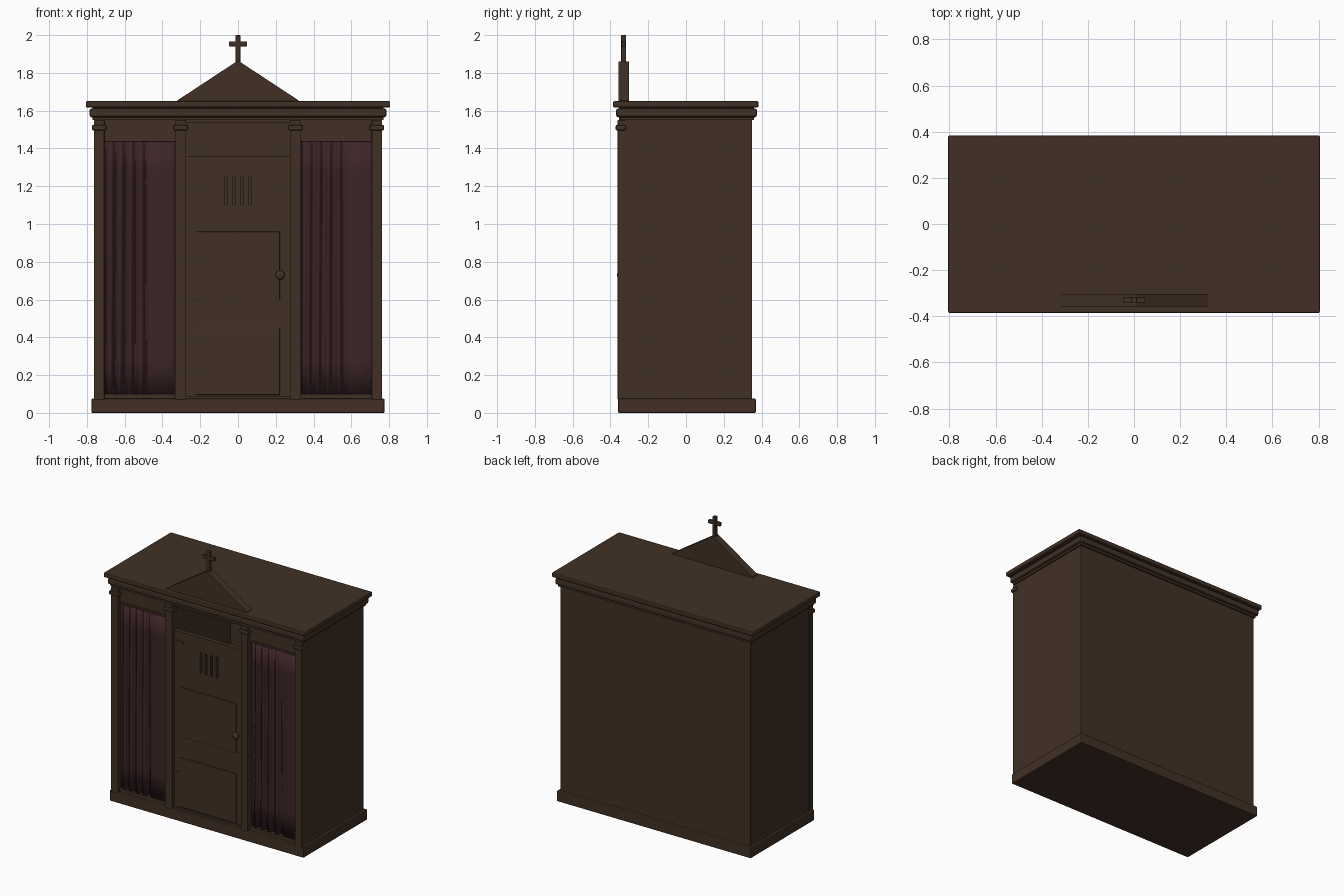
import bpy
import bmesh
import math

cube = bpy.data.objects.get("Cube")
if cube:
    bpy.data.objects.remove(cube, do_unlink=True)


def material(name, colour):
    m = bpy.data.materials.new(name)
    m.use_nodes = True
    m.diffuse_color = colour
    m.node_tree.nodes["Principled BSDF"].inputs["Base Color"].default_value = colour
    return m


WOOD = material("dark wood", (0.054, 0.030, 0.018, 1))
CLOTH = material("maroon cloth", (0.045, 0.0176, 0.020, 1))


def finish(name, bm, mat=WOOD):
    bmesh.ops.recalc_face_normals(bm, faces=bm.faces)
    mesh = bpy.data.meshes.new(name)
    bm.to_mesh(mesh)
    bm.free()
    mesh.materials.append(mat)
    ob = bpy.data.objects.new(name, mesh)
    bpy.context.collection.objects.link(ob)
    return ob


def box(name, x, y, z, bevel=0.0):
    """Box from (min, max) pairs on each axis."""
    bm = bmesh.new()
    bmesh.ops.create_cube(bm, size=1)
    for v in bm.verts:
        for i, (lo, hi) in enumerate((x, y, z)):
            v.co[i] = hi if v.co[i] > 0 else lo
    ob = finish(name, bm)
    if bevel:
        mod = ob.modifiers.new("soft edge", "BEVEL")
        mod.width = bevel
        mod.segments = 2
    return ob


def centred(c, w):
    return (c - w / 2, c + w / 2)


def smooth(ob, angle=40):
    bpy.ops.object.select_all(action="DESELECT")
    ob.select_set(True)
    bpy.context.view_layer.objects.active = ob
    bpy.ops.object.shade_smooth_by_angle(angle=math.radians(angle))


# Plinth and cornice
box("plinth", (-0.776, 0.776), (-0.36, 0.37), (0, 0.075), 0.006)
box("cornice_lower", (-0.786, 0.786), (-0.37, 0.376), (1.565, 1.612), 0.012)
box("cornice_neck", (-0.77, 0.77), (-0.355, 0.36), (1.55, 1.62))
box("roof_slab", (-0.806, 0.806), (-0.386, 0.384), (1.617, 1.65), 0.007)

# Hollow cabinet
WALL_Z = (0.07, 1.56)
box("back_wall", (-0.76, 0.76), (0.31, 0.349), WALL_Z)
for side, s in (("left", 1), ("right", -1)):
    box(side + "_side_wall", centred(s * 0.745, 0.03), (-0.328, 0.32), WALL_Z)
    box(side + "_partition", centred(s * 0.303, 0.05), (-0.328, 0.32), WALL_Z)
    box(side + "_frieze", centred(s * 0.52, 0.40), (-0.34, -0.315), (1.45, 1.56))
    box(side + "_curtain_rail", centred(s * 0.52, 0.38), (-0.346, -0.32), (1.438, 1.452))
    box(side + "_sill", centred(s * 0.52, 0.40), (-0.34, -0.31), (0.07, 0.10))
    # Pillars with capitals
    for place, px in (("outer", 0.735), ("inner", 0.303)):
        part = side + "_" + place
        box(part + "_pillar", centred(s * px, 0.056), (-0.362, -0.32), (0.07, 1.55), 0.004)
        box(part + "_capital", centred(s * px, 0.077), (-0.373, -0.318), (1.495, 1.525), 0.008)
box("door_header", (-0.28, 0.28), (-0.345, -0.315), (1.537, 1.56))
box("door_sill", (-0.28, 0.28), (-0.345, -0.30), (0.07, 0.09))

# Door with four open slits
door = box("door", (-0.274, 0.274), (-0.333, -0.303), (0.09, 1.358))
for i in range(4):
    x = -0.064 + i * 0.0427
    slit = box("slit_cutter", centred(x, 0.017), (-0.4, -0.25), (1.10, 1.25))
    slit.hide_render = True
    slit.hide_set(True)
    mod = door.modifiers.new("slit", "BOOLEAN")
    mod.object = slit
    mod.solver = "EXACT"
for name, z in (("upper_panel", (0.60, 0.96)), ("lower_panel", (0.095, 0.452))):
    box(name, (-0.225, 0.222), (-0.341, -0.325), z, 0.004)
for name, z in (("upper_hinge", 1.28), ("lower_hinge", 0.335)):
    box(name, (-0.274, -0.20), (-0.337, -0.325), centred(z, 0.02))

# Door knob
bm = bmesh.new()
bmesh.ops.create_uvsphere(bm, u_segments=16, v_segments=10, radius=0.025)
for v in bm.verts:
    v.co.y *= 0.6
    v.co += type(v.co)((0.223, -0.35, 0.73))
smooth(finish("door_knob", bm), 60)


# Curtains: tight folds on one side, a broad swell on the other
def curtain(name, x0, width=0.375, cols=80, rows=8):
    bm = bmesh.new()
    grid = []
    for r in range(rows + 1):
        t = r / rows
        row = []
        for c in range(cols + 1):
            u = c / cols
            # folds gather slightly towards the hem
            w = u + 0.06 * (1 - t) * math.sin(math.pi * u) * (1 - 2 * u)
            if w < 0.63:
                d = 0.013 * math.sin(w / 0.63 * math.pi * 9)
            else:
                d = -0.011 * math.sin((w - 0.63) / 0.37 * math.pi)
            row.append(bm.verts.new((x0 + u * width, -0.322 + d, 0.10 + t * 1.342)))
        grid.append(row)
    for a, b in zip(grid, grid[1:]):
        for c in range(cols):
            bm.faces.new((a[c], a[c + 1], b[c + 1], b[c]))
    ob = finish(name, bm, CLOTH)
    ob.modifiers.new("thickness", "SOLIDIFY").thickness = 0.004
    smooth(ob, 50)


curtain("right_curtain", -0.712)
curtain("left_curtain", 0.337)


# Pediment
bm = bmesh.new()
profile = [(-0.32, 1.648), (0.32, 1.648), (0.32, 1.655), (0.008, 1.86), (-0.008, 1.86), (-0.32, 1.655)]
face = bm.faces.new([bm.verts.new((x, -0.358, z)) for x, z in profile])
ext = bmesh.ops.extrude_face_region(bm, geom=[face])
for v in ext["geom"]:
    if isinstance(v, bmesh.types.BMVert):
        v.co.y = -0.303
finish("pediment", bm)

# Cross
box("cross_upright", (-0.012, 0.012), (-0.343, -0.317), (1.85, 2.0), 0.003)
box("cross_arms", (-0.048, 0.048), (-0.341, -0.319), (1.941, 1.966), 0.003)
